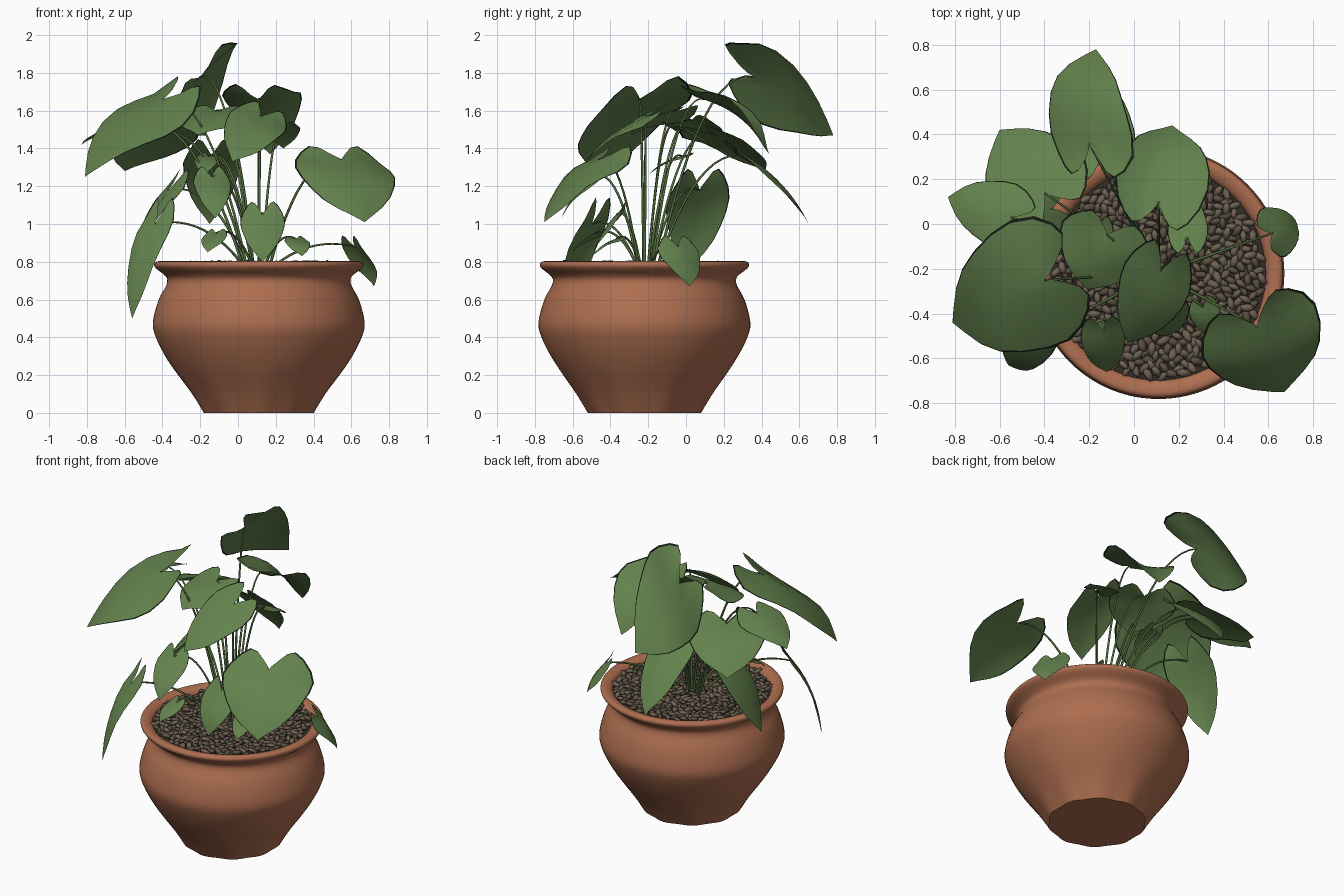
import bpy, bmesh, math, random
from mathutils import Vector, Matrix

random.seed(4)
if "Cube" in bpy.data.objects:
    bpy.data.objects.remove(bpy.data.objects["Cube"])


def material(name, red, green, blue):
    m = bpy.data.materials.new(name)
    m.use_nodes = True
    m.diffuse_color = (red, green, blue, 1)
    m.node_tree.nodes["Principled BSDF"].inputs["Base Color"].default_value = m.diffuse_color
    return m


TERRACOTTA = material("terracotta", 0.42, 0.155, 0.08)
LEAF = material("leaf green", 0.125, 0.225, 0.075)
LEAF_EDGE = material("dark leaf edge", 0.01, 0.016, 0.008)
STEM = material("stem green", 0.09, 0.16, 0.05)
STONE = material("brown stone", 0.155, 0.12, 0.083)
DARK_STONE = material("dark stone", 0.105, 0.08, 0.056)
SOIL = material("dark soil", 0.035, 0.027, 0.02)

CENTRE = Vector((0.11, -0.22, 0))


def make_object(name, bm, *materials):
    mesh = bpy.data.meshes.new(name)
    bm.to_mesh(mesh)
    bm.free()
    obj = bpy.data.objects.new(name, mesh)
    bpy.context.collection.objects.link(obj)
    for m in materials:
        mesh.materials.append(m)
    for face in mesh.polygons:
        face.use_smooth = True
    return obj


def smooth_path(points, steps):
    """Rounded path through a few points."""
    points = [Vector(p) for p in points]
    padded = [points[0], *points, points[-1]]
    path = []
    for a, b, c, d in zip(padded, padded[1:], padded[2:], padded[3:]):
        for i in range(steps):
            t = i / steps
            bend = (c - a) * t * (1 - t) ** 2 - (d - b) * t * t * (1 - t)
            path.append(b.lerp(c, t * t * (3 - 2 * t)) + bend / 2)
    return path + [points[-1]]


# Pot: turned profile, with shallow flutes fading out above the foot
def build_pot(segments=80):
    profile = smooth_path([(0.3, 0), (0.36, 0.1), (0.43, 0.2), (0.495, 0.3), (0.545, 0.4),
                           (0.561, 0.48), (0.53, 0.6), (0.49, 0.675), (0.49, 0.72),
                           (0.545, 0.765), (0.553, 0.79), (0.53, 0.803),
                           (0.48, 0.78), (0.475, 0.7)], 3)
    bm = bmesh.new()
    rings = []
    for radius, z in profile:
        flute = 0.018 * max(0, 1 - z * 4)
        ring = []
        for i in range(segments):
            angle = math.tau * i / segments
            r = radius * (1 - flute * (1 + math.cos(10 * angle)))
            ring.append(bm.verts.new(CENTRE + Vector((r * math.cos(angle), r * math.sin(angle), z))))
        rings.append(ring)
    for low, high in zip(rings, rings[1:]):
        for i in range(segments):
            bm.faces.new((low[i - 1], low[i], high[i], high[i - 1]))
    bm.faces.new(rings[0][::-1])
    pot = make_object("pot", bm, TERRACOTTA)
    bpy.context.view_layer.objects.active = pot
    pot.select_set(True)
    bpy.ops.object.shade_smooth_by_angle(angle=math.radians(50))
    pot.select_set(False)


# Soil disc and a layer of long pebbles on top
def build_filling(count=560):
    bm = bmesh.new()
    bmesh.ops.create_circle(bm, cap_ends=True, segments=48, radius=0.485,
                            matrix=Matrix.Translation(CENTRE + Vector((0, 0, 0.765))))
    make_object("soil", bm, SOIL)
    bm = bmesh.new()
    golden_angle = math.pi * (3 - math.sqrt(5))
    for i in range(count):
        r = 0.465 * math.sqrt(i / count)
        a = i * golden_angle
        place = CENTRE + Vector((r * math.cos(a), r * math.sin(a), random.uniform(0.772, 0.79)))
        turn = Matrix.Rotation(random.uniform(0, math.pi), 4, "Z")
        tilt = Matrix.Rotation(random.uniform(-0.5, 0.5), 4, "Y")
        length = random.uniform(0.03, 0.042)
        size = Matrix.Diagonal((length, length / 2, 0.014, 1))
        made = bmesh.ops.create_icosphere(bm, subdivisions=1, radius=1,
                                          matrix=Matrix.Translation(place) @ turn @ tilt @ size)
        shade = int(random.random() < 0.35)
        for face in {f for v in made["verts"] for f in v.link_faces}:
            face.material_index = shade
    make_object("pebbles", bm, STONE, DARK_STONE)


# Heart-shaped half outline as (along, across), mirrored about the midrib
OUTLINE = smooth_path([(-0.05, 0.04), (-0.3, 0.5), (0.1, 1), (0.64, 0.68), (1, 0)], 3)
ACROSS = (0, 0.35, 0.7, 0.965, 1)


def build_leaf(name, notch, tip, width=None, tilt=0, arch=0.3, cup=-0.16):
    notch = Vector(notch)
    axis = Vector(tip) - notch
    width = width or 0.42 * axis.length
    side = Vector((axis.y, -axis.x, 0)).normalized()
    side.z = tilt
    side *= width
    normal = side.cross(axis).normalized()
    phase = random.uniform(0, math.tau)

    def point(u, v):
        bulge = arch * axis.length * max(u, -0.1) * (1 - u)
        ripple = width * (0.08 * abs(v) * math.sin(5 * u + phase + v) + cup * v * v)
        return notch + axis * u + side * v + normal * (bulge + ripple)

    bm = bmesh.new()
    last = len(OUTLINE) - 1
    for sign in (-1, 1):
        rows = []
        for k, (u, v) in enumerate(OUTLINE):
            rib = (k / last) ** 1.3
            rows.append([bm.verts.new(point(rib + (u - rib) * s, sign * v * s)) for s in ACROSS])
        for a, b in zip(rows, rows[1:]):
            for i in range(4):
                quad = (a[i], a[i + 1], b[i + 1], b[i])
                bm.faces.new(quad[::sign]).material_index = i // 3
    bmesh.ops.remove_doubles(bm, verts=bm.verts, dist=0.0002)
    make_object(name, bm, LEAF, LEAF_EDGE)


# Arching stem from the soil to the notch of a leaf
def build_stem(name, notch, steps=12):
    end = Vector(notch)
    start = CENTRE.lerp(end, 0.12)
    start.z = 0.76
    bend = start.lerp(end, 0.45)
    bend.z = end.z + 0.06
    curve = bpy.data.curves.new(name, "CURVE")
    curve.dimensions = "3D"
    curve.bevel_depth = 0.0065
    curve.bevel_resolution = 1
    line = curve.splines.new("POLY")
    line.points.add(steps)
    for i, p in enumerate(line.points):
        t = i / steps
        p.co = (*start.lerp(bend, t).lerp(bend.lerp(end, t), t), 1)
        p.radius = 1.2 - t / 2
    curve.materials.append(STEM)
    bpy.context.collection.objects.link(bpy.data.objects.new(name, curve))


def build_foliage(name, notch, tip, **shape):
    build_leaf(name + "_leaf", notch, tip, **shape)
    build_stem(name + "_stem", notch)


build_pot()
build_filling()

# Tall leaves
build_foliage("top_back", (-.2, .36, 1.78), (-.17, .78, 1.47), width=.19, tilt=1.1, arch=.45)
build_foliage("upper_back", (.11, .1, 1.66), (.17, .44, 1.37), width=.21, arch=.4, cup=.3)
build_foliage("upper_left", (-.4, -.25, 1.66), (-.81, -.44, 1.25), width=.3, tilt=.2)
build_foliage("upper_middle", (-.12, -.05, 1.6), (-.21, -.29, 1.47), width=.21)
build_foliage("upper_front", (.12, -.21, 1.57), (-.03, -.53, 1.33), width=.16, tilt=.35)
build_foliage("upper_right", (.24, -.06, 1.52), (.24, .15, 1.4), width=.09)

# Spreading leaves
build_foliage("back_left", (-.4, .14, 1.48), (-.6, .42, 1.28), width=.24)
build_foliage("low_back", (-.14, .32, 1.36), (-.15, .65, 1), width=.15)
build_foliage("outer_left", (-.55, .03, 1.55), (-.83, .12, 1.42), width=.15)
build_foliage("large_front", (.55, -.46, 1.34), (.67, -.75, 1.01), width=.28)
build_foliage("side_left", (-.37, .07, 1.18), (-.57, .02, .76), width=.17)
build_foliage("hanging", (-.44, -.5, 1), (-.56, -.63, .5), width=.11)

# Short leaves near the rim
build_foliage("rim", (.62, -.04, .88), (.72, .02, .67), width=.12)
build_foliage("low_front", (.13, -.37, 1.05), (.13, -.5, .8))
build_foliage("mid_front", (-.14, -.48, 1.25), (-.12, -.66, 1.03), width=.1)
build_foliage("inner", (-.16, -.02, 1.36), (-.18, -.2, 1.26), width=.07)
build_foliage("small_right", (.31, -.37, .92), (.34, -.5, .83))
build_foliage("small_left", (-.12, -.48, .95), (-.16, -.6, .85))
